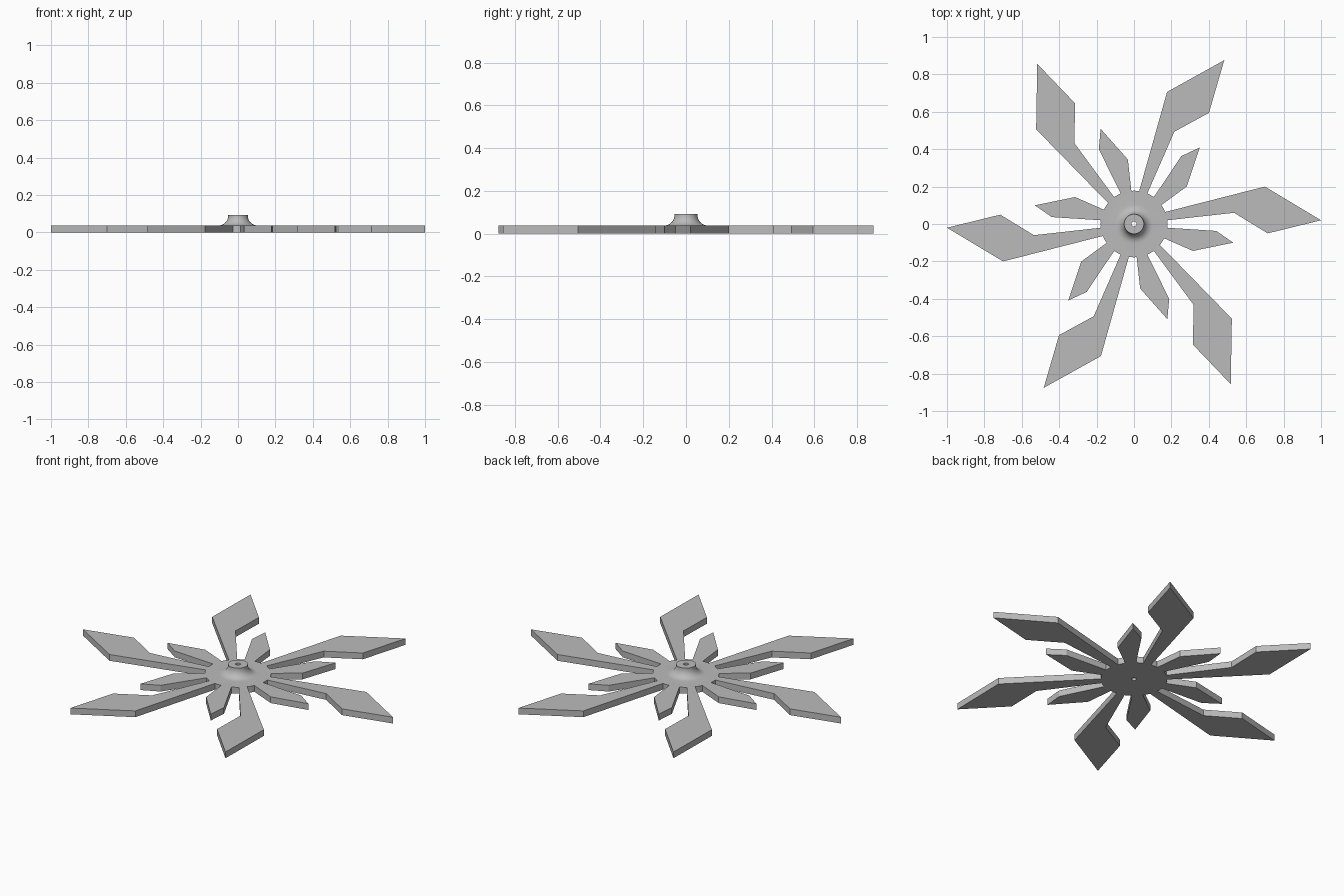
import bpy, bmesh
from math import radians, sin, cos, atan2, pi
from mathutils import Matrix, Vector

cube = bpy.data.objects.get("Cube")
if cube:
    bpy.data.objects.remove(cube)

THICK = 0.037    # plate thickness
HUB = 0.178      # plate hub radius
BORE = 0.013     # centre hole radius
TOP = 0.092      # top of the boss
SEG = 48

# Blade outlines beyond the hub rim, counterclockwise
short_blade = [(0.16, -0.076), (0.315, -0.144), (0.53, -0.10), (0.44, -0.037), (0.178, -0.02)]
long_blade = [(0.178, 0.02), (0.535, 0.06), (0.715, -0.05), (1.0, 0.02), (0.70, 0.20), (0.166, 0.064)]


def rim_arc(start, end, steps=4):
    """Points on the hub rim strictly between two outline points."""
    a, b = atan2(start[1], start[0]), atan2(end[1], end[0])
    return [(HUB * cos(a + (b - a) * i / steps), HUB * sin(a + (b - a) * i / steps))
            for i in range(1, steps)]


# One sixth of the outline: short blade, rim, long blade, rim
turn = Matrix.Rotation(radians(60), 2)
next_root = turn @ Vector(short_blade[0])
sector = (short_blade + rim_arc(short_blade[-1], long_blade[0]) + long_blade
          + rim_arc(long_blade[-1], next_root))
outline = [Matrix.Rotation(radians(60 * k), 2) @ Vector(p) for k in range(6) for p in sector]

bm = bmesh.new()


def loop(points, z):
    verts = [bm.verts.new((p[0], p[1], z)) for p in points]
    edges = [bm.edges.new((v, verts[i - 1])) for i, v in enumerate(verts)]
    return verts, edges


def ring(radius, z):
    return loop([(radius * cos(2 * pi * i / SEG), radius * sin(2 * pi * i / SEG))
                 for i in range(SEG)], z)


def wall(lower, upper):
    low, up = lower[0], upper[0]
    for i in range(len(low)):
        bm.faces.new((low[i - 1], low[i], up[i], up[i - 1]))


# Flared boss and bore, from the plate up, over the top and down the hole
flare = 0.05
rings = [ring(0.103 - flare * sin(radians(a)), THICK + flare * (1 - cos(radians(a))))
         for a in range(0, 91, 10)]
rings += [ring(0.053, TOP), ring(BORE, TOP), ring(BORE, 0)]
for lower, upper in zip(rings, rings[1:]):
    wall(lower, upper)

# Flat plate with all blades
bottom, top = loop(outline, 0), loop(outline, THICK)
wall(bottom, top)
bmesh.ops.triangle_fill(bm, edges=top[1] + rings[0][1], use_beauty=True, normal=(0, 0, 1))
bmesh.ops.triangle_fill(bm, edges=bottom[1] + rings[-1][1], use_beauty=True, normal=(0, 0, -1))
bmesh.ops.recalc_face_normals(bm, faces=bm.faces)
bmesh.ops.dissolve_limit(bm, angle_limit=radians(0.5), verts=[], edges=bm.edges)

mesh = bpy.data.meshes.new("bladed_wheel")
bm.to_mesh(mesh)
bm.free()
wheel = bpy.data.objects.new("bladed_wheel", mesh)
bpy.context.collection.objects.link(wheel)

# Plain grey finish
grey = bpy.data.materials.new("grey")
grey.use_nodes = True
colour = (0.5, 0.5, 0.5, 1)
grey.diffuse_color = colour
grey.node_tree.nodes["Principled BSDF"].inputs["Base Color"].default_value = colour
mesh.materials.append(grey)

# Smooth the boss, keep plate edges sharp
bpy.ops.object.select_all(action='DESELECT')
wheel.select_set(True)
bpy.context.view_layer.objects.active = wheel
bpy.ops.object.shade_smooth_by_angle(angle=radians(30))
